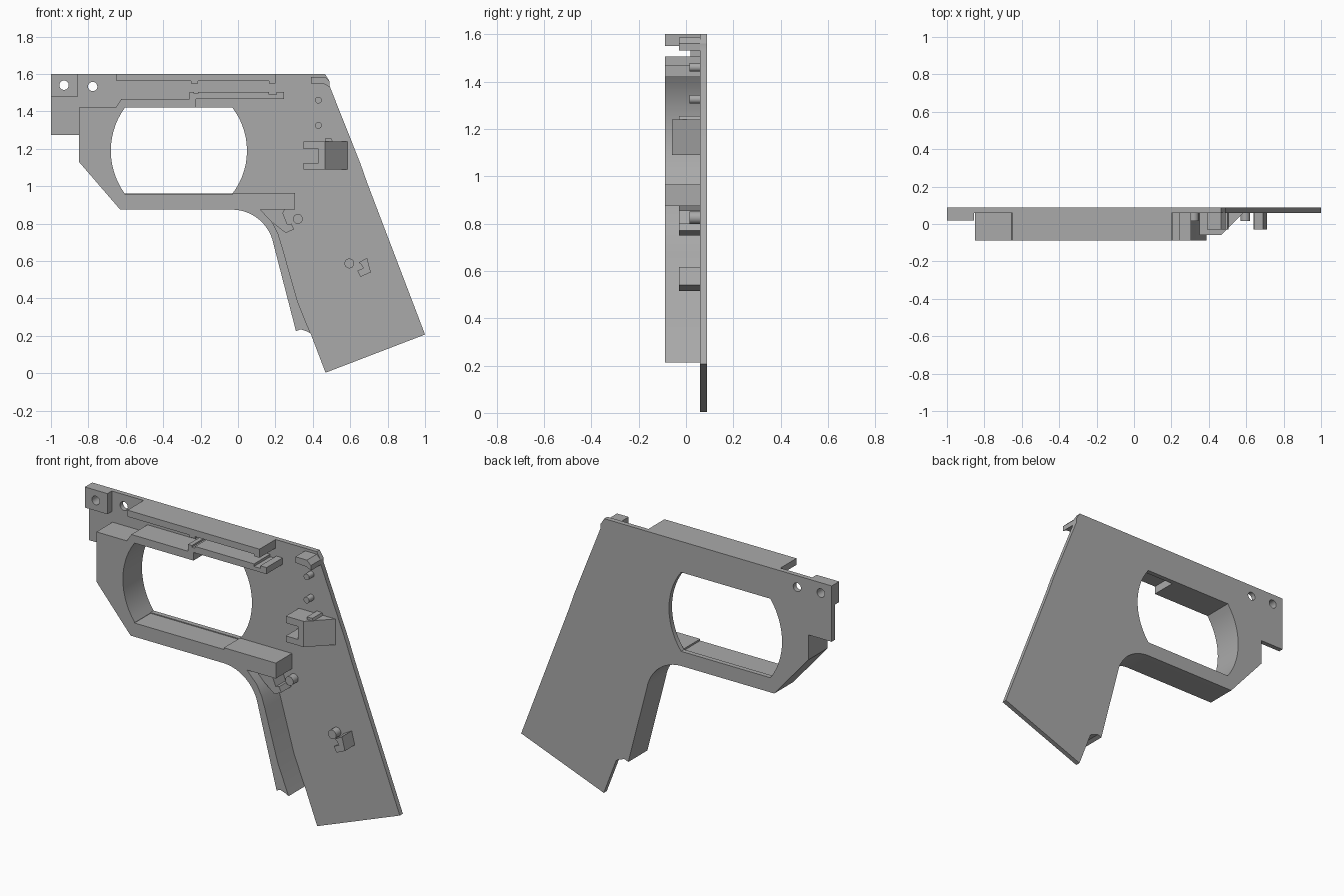
import bpy, bmesh, math
from mathutils import Vector

if "Cube" in bpy.data.objects:
    bpy.data.objects.remove(bpy.data.objects["Cube"])

grey = bpy.data.materials.new("mid_grey")
grey.diffuse_color = (0.4, 0.4, 0.4, 1)
grey.use_nodes = True
grey.node_tree.nodes["Principled BSDF"].inputs["Base Color"].default_value = grey.diffuse_color

BACK, SKIN, FRONT = 0.088, 0.06, -0.088   # plate back, plate inner face, rib front


def circle(cx, cz, r, n=24):
    return [(cx + r * math.cos(2 * math.pi * i / n), cz + r * math.sin(2 * math.pi * i / n)) for i in range(n)]


def arc(p, mid, q, n=14):
    """Points of the circular arc from p to q through mid."""
    a, b, c = Vector(p), Vector(mid), Vector(q)
    d = 2 * (a.x * (b.y - c.y) + b.x * (c.y - a.y) + c.x * (a.y - b.y))
    s = [v.length_squared for v in (a, b, c)]
    o = Vector(((s[0] * (b.y - c.y) + s[1] * (c.y - a.y) + s[2] * (a.y - b.y)) / d,
                (s[0] * (c.x - b.x) + s[1] * (a.x - c.x) + s[2] * (b.x - a.x)) / d))
    r = (a - o).length
    t0 = math.atan2(a.y - o.y, a.x - o.x)
    turn = math.atan2((a - o).cross(c - o), (a - o).dot(c - o))
    return [(o.x + r * math.cos(t0 + turn * i / n), o.y + r * math.sin(t0 + turn * i / n)) for i in range(n + 1)]


def prism(name, loops, lo, hi, axis="y"):
    """Extrude outline loops (the later ones are holes) along an axis."""
    cu = bpy.data.curves.new(name, "CURVE")
    cu.dimensions, cu.fill_mode, cu.extrude = "2D", "BOTH", (hi - lo) / 2
    for pts in loops:
        sp = cu.splines.new("POLY")
        sp.points.add(len(pts) - 1)
        for pt, (u, v) in zip(sp.points, pts):
            pt.co = (u, v, 0, 1)
        sp.use_cyclic_u = True
    tmp = bpy.data.objects.new(name + "_outline", cu)
    bpy.context.collection.objects.link(tmp)
    me = bpy.data.meshes.new_from_object(tmp.evaluated_get(bpy.context.evaluated_depsgraph_get()))
    bpy.data.objects.remove(tmp)
    mid = (lo + hi) / 2
    bm = bmesh.new()
    bm.from_mesh(me)
    bmesh.ops.remove_doubles(bm, verts=bm.verts, dist=1e-5)
    for v in bm.verts:
        x, y, z = v.co
        v.co = (x, mid + z, y) if axis == "y" else (x, y, mid + z)
    bmesh.ops.recalc_face_normals(bm, faces=bm.faces)
    bm.to_mesh(me)
    bm.free()
    me.materials.clear()
    me.materials.append(grey)
    ob = bpy.data.objects.new(name, me)
    bpy.context.collection.objects.link(ob)
    bpy.ops.object.select_all(action="DESELECT")
    ob.select_set(True)
    bpy.context.view_layer.objects.active = ob
    bpy.ops.object.shade_smooth_by_angle(angle=math.radians(30))
    return ob


# Shared outlines
left_arc = arc((-0.605, 1.42), (-0.68, 1.19), (-0.605, 0.96))
right_arc = arc((-0.03, 0.96), (0.048, 1.19), (-0.03, 1.42))
neck = arc((-0.03, 0.875), (0.115, 0.82), (0.19, 0.69), 12)
toe = [(0.31, 0.225), (0.335, 0.235), (0.365, 0.225), (0.388, 0.213)]
front_hole = circle(-0.93, 1.54, 0.025)
rear_hole = circle(-0.777, 1.533, 0.025)

# Thin side plate with opening and pin holes
plate = [(-1, 1.6), (-1, 1.275), (-0.85, 1.275), (-0.85, 1.13), (-0.63, 0.875)] + neck + toe + [
    (0.468, 0.003), (1, 0.207), (0.69, 1.02), (0.655, 1.12), (0.49, 1.535), (0.49, 1.56), (0.465, 1.6)]
prism("side_plate", [plate, left_arc + right_arc, front_hole, rear_hole], SKIN, BACK)

# Front mounting block
prism("mounting_block", [[(-1, 1.48), (-0.855, 1.48), (-0.855, 1.6), (-1, 1.6)], front_hole], 0.02, SKIN)

# Guard wall: lower bar, front wall and stepped upper ledge
guard = [(-0.85, 1.42), (-0.85, 1.13), (-0.63, 0.875), (0.305, 0.875), (0.305, 0.965), (-0.03, 0.965),
         (-0.03, 0.955), (-0.605, 0.955)] + left_arc[::-1] + [
    (-0.225, 1.42), (-0.225, 1.467), (0.245, 1.467), (0.245, 1.505), (0.205, 1.505), (0.205, 1.49),
    (0.165, 1.49), (0.165, 1.505), (-0.215, 1.505), (-0.215, 1.495), (-0.235, 1.495), (-0.235, 1.505),
    (-0.26, 1.505), (-0.26, 1.465), (-0.625, 1.465), (-0.655, 1.42)]
prism("guard_wall", [guard], FRONT, SKIN)

# Top rail with small notches
prism("top_rail", [[(-0.65, 1.6), (-0.65, 1.562), (-0.25, 1.562), (-0.25, 1.55), (-0.215, 1.55), (-0.215, 1.562),
                    (0.165, 1.562), (0.165, 1.55), (0.2, 1.55), (0.2, 1.6)]], FRONT, SKIN)

# Curved front wall of the grip
inner = [(0.32, 0.38), (0.235, 0.68), (0.215, 0.745), (0.185, 0.805), (0.12, 0.875)]
prism("grip_wall", [neck + toe + inner], FRONT, SKIN)

# Small clips
prism("upper_clip", [[(0.12, 0.875), (0.185, 0.805), (0.255, 0.75), (0.3, 0.77), (0.285, 0.8), (0.265, 0.795),
                      (0.24, 0.855), (0.25, 0.875)]], -0.03, SKIN)
prism("lower_clip", [[(0.645, 0.592), (0.69, 0.617), (0.71, 0.54), (0.655, 0.515), (0.638, 0.548), (0.67, 0.562),
                      (0.66, 0.58)]], -0.03, SKIN)
prism("top_hook", [[(0.39, 1.585), (0.465, 1.585), (0.49, 1.56), (0.49, 1.53), (0.465, 1.545), (0.39, 1.55)]],
      -0.03, SKIN)

# Locating pins
for i, (x, z, r) in enumerate([(0.43, 1.46, 0.018), (0.43, 1.325, 0.018), (0.32, 0.825, 0.026), (0.595, 0.587, 0.026)]):
    prism(f"pin_{i + 1}", [circle(x, z, r)], 0.015, SKIN)

# Latch: forked block, sloped wedge and small tab
prism("latch_fork", [[(0.35, 1.09), (0.465, 1.09), (0.465, 1.24), (0.35, 1.24), (0.35, 1.2), (0.43, 1.2),
                      (0.43, 1.125), (0.35, 1.125)]], -0.06, SKIN)
prism("latch_wedge", [[(0.465, -0.06), (0.585, SKIN), (0.465, SKIN)]], 1.09, 1.24, "z")
prism("latch_tab", [[(0.465, 1.24), (0.505, 1.24), (0.5, 1.255), (0.465, 1.255)]], -0.03, SKIN)
